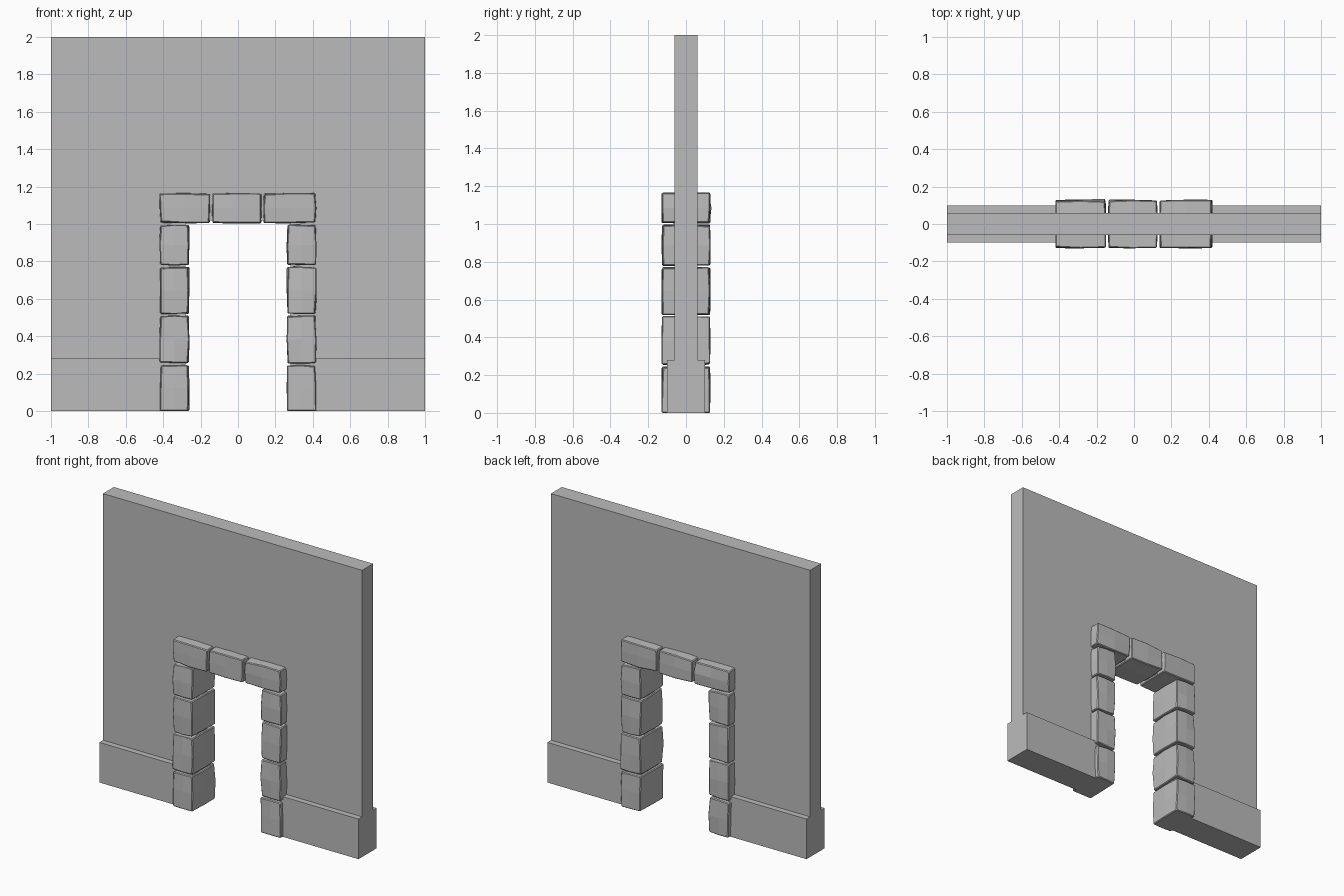
import bpy, bmesh, random
from mathutils import Vector

random.seed(4)
cube = bpy.data.objects.get("Cube")
if cube:
    bpy.data.objects.remove(cube, do_unlink=True)

stone_grey = bpy.data.materials.new("stone_grey")
stone_grey.use_nodes = True
colour = (0.5, 0.5, 0.5, 1)
stone_grey.diffuse_color = colour
stone_grey.node_tree.nodes["Principled BSDF"].inputs["Base Color"].default_value = colour


def finish(name, bm):
    bmesh.ops.recalc_face_normals(bm, faces=bm.faces[:])
    mesh = bpy.data.meshes.new(name)
    bm.to_mesh(mesh)
    bm.free()
    mesh.materials.append(stone_grey)
    obj = bpy.data.objects.new(name, mesh)
    bpy.context.collection.objects.link(obj)
    return obj


WALL, PLINTH, STONE = 0.06, 0.10, 0.13   # half depths
PLINTH_TOP = 0.28
INNER, OUTER = 0.26, 0.42                # door surround in x

# Wall with a door opening, its bottom thickened into a plinth
bm = bmesh.new()
outline = [(-1, 0), (-0.28, 0), (-0.28, 1.02), (0.28, 1.02),
           (0.28, 0), (1, 0), (1, 2), (-1, 2)]
face = bm.faces.new([bm.verts.new((x, -WALL, z)) for x, z in outline])
ext = bmesh.ops.extrude_face_region(bm, geom=[face], use_keep_orig=True)
for v in ext["geom"]:
    if isinstance(v, bmesh.types.BMVert):
        v.co.y = WALL
bmesh.ops.recalc_face_normals(bm, faces=bm.faces[:])
bmesh.ops.bisect_plane(bm, geom=bm.verts[:] + bm.edges[:] + bm.faces[:],
                       plane_co=(0, 0, PLINTH_TOP), plane_no=(0, 0, 1))
bm.normal_update()
skirts = [f for f in bm.faces if abs(f.normal.y) > 0.9
          and f.calc_center_median().z < PLINTH_TOP]
ext = bmesh.ops.extrude_face_region(bm, geom=skirts)
for v in ext["geom"]:
    if isinstance(v, bmesh.types.BMVert):
        v.co.y = PLINTH if v.co.y > 0 else -PLINTH
bmesh.ops.dissolve_limit(bm, angle_limit=0.01, verts=bm.verts[:], edges=bm.edges[:])
finish("wall", bm)


# Rough-hewn block: chamfered, with corners worn slightly inwards
def block(name, x0, x1, z0, z1):
    lo, hi = Vector((x0, -STONE, z0)), Vector((x1, STONE, z1))
    mid, half = (lo + hi) / 2, (hi - lo) / 2
    bm = bmesh.new()
    bmesh.ops.create_cube(bm, size=2)
    bmesh.ops.subdivide_edges(bm, edges=bm.edges[:], cuts=1, use_grid_fill=True)
    for v in bm.verts:
        sides = sum(abs(c) > 0.5 for c in v.co)
        worn = 0.005 * (sides - 1)
        v.co = Vector([mid[i] + v.co[i] * (half[i] - random.uniform(0, worn))
                       for i in range(3)])
        if z0 == 0 and v.co.z < 0.02:
            v.co.z = 0
    rim = [e for e in bm.edges if e.calc_face_angle(0) > 0.8]
    bmesh.ops.bevel(bm, geom=rim, offset=0.005, segments=1, affect='EDGES')
    finish(name, bm)


# Jamb stones on both sides
joints = [0, 0.25, 0.515, 0.775, 1.0]
for side, sign in (("left", 1), ("right", -1)):
    for i, (a, b) in enumerate(zip(joints, joints[1:])):
        xs = sorted((sign * INNER, sign * OUTER))
        block(f"{side}_jamb_stone_{i + 1}", *xs, a + (0.003 if i else 0), b - 0.003)

# Lintel stones across the top
splits = [-OUTER, -0.145, 0.13, OUTER]
for i, (a, b) in enumerate(zip(splits, splits[1:])):
    block(f"lintel_stone_{i + 1}", a + (0.004 if i else 0),
          b - (0.004 if i < 2 else 0), 1.003, 1.167)
